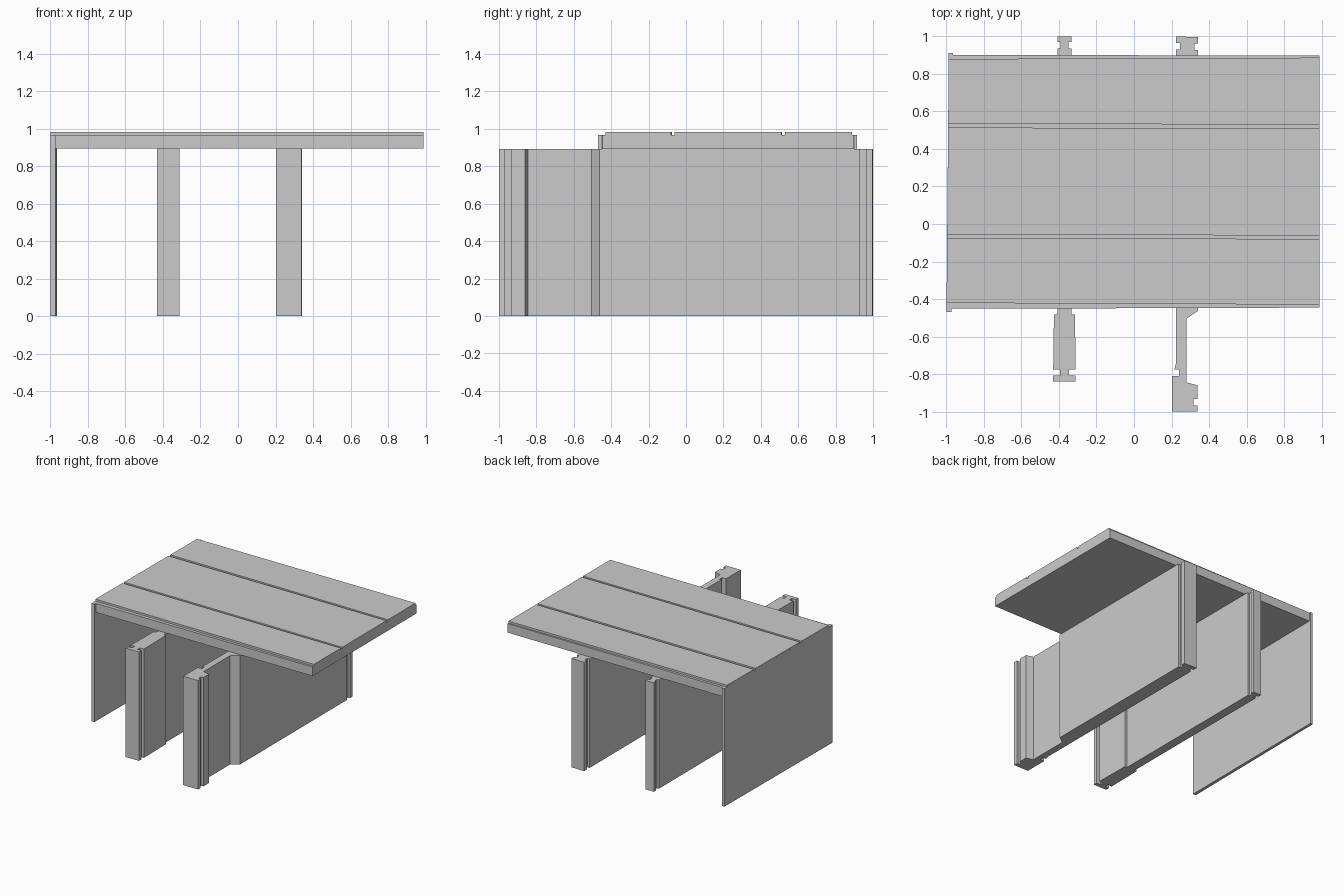
import bpy, bmesh


def prism(name, outline, z0, z1):
    """Extrude a plan-view outline (x, y) from z0 up to z1."""
    bm = bmesh.new()
    base = bm.faces.new([bm.verts.new((x, y, z0)) for x, y in outline])
    res = bmesh.ops.extrude_face_region(bm, geom=[base], use_keep_orig=True)
    for v in res["geom"]:
        if isinstance(v, bmesh.types.BMVert):
            v.co.z = z1
    bmesh.ops.recalc_face_normals(bm, faces=bm.faces)
    mesh = bpy.data.meshes.new(name)
    bm.to_mesh(mesh)
    bm.free()
    obj = bpy.data.objects.new(name, mesh)
    bpy.context.collection.objects.link(obj)
    return obj


FLOOR, CEILING, DECK, TOP = 0.0, 0.893, 0.967, 0.983

# thin side wall, slightly out of square
prism("side_wall", [(-1.0, -0.47), (-0.974, -0.47), (-0.965, 0.913), (-0.988, 0.913)],
      FLOOR, DECK)

# roof slab butting against the side wall
prism("roof_slab", [(-0.974, -0.452), (0.99, -0.446), (0.99, 0.898), (-0.965, 0.902)],
      CEILING, DECK)

# roof planks separated by grooves: (front, back) y at left and right ends
planks = [((-0.421, -0.430), (-0.074, -0.080)),
          ((-0.055, -0.062), (0.514, 0.511)),
          ((0.536, 0.529), (0.880, 0.887))]
for i, ((fl, fr), (bl, br)) in enumerate(planks):
    xf, xb = (-1.0 + 0.0087 * (y + 0.47) for y in (fl, bl))
    prism(f"roof_plank_{i + 1}", [(xf, fl), (0.99, fr), (0.99, br), (xb, bl)], DECK, TOP)

# left partition: wide front pier, plain web, notched rear end
half = [(0.06, -0.84), (0.06, -0.808), (0.024, -0.808), (0.024, -0.775),
        (0.06, -0.775), (0.056, -0.482), (0.037, -0.482), (0.037, 0.935),
        (0.021, 0.935), (0.021, 0.97), (0.037, 0.97), (0.037, 1.0)]
cx = -0.371
prism("left_partition",
      [(cx + x, y) for x, y in half] + [(cx - x, y) for x, y in reversed(half)],
      FLOOR, CEILING)

# right partition: front pier, narrow neck, chamfer to a thick web, notched rear end
right_side = [(0.338, -1.0), (0.338, -0.967), (0.318, -0.967), (0.318, -0.933),
              (0.338, -0.933), (0.338, -0.86), (0.28, -0.845), (0.28, -0.505),
              (0.341, -0.463), (0.341, 0.928), (0.322, 0.928), (0.322, 0.963),
              (0.341, 0.963), (0.341, 0.997)]
left_side = [(0.224, 1.0), (0.224, 0.965), (0.245, 0.965), (0.245, 0.93),
             (0.224, 0.93), (0.224, -0.74), (0.216, -0.775), (0.239, -0.775),
             (0.239, -0.81), (0.203, -0.81), (0.203, -1.0)]
prism("right_partition", right_side + left_side, FLOOR, CEILING)
